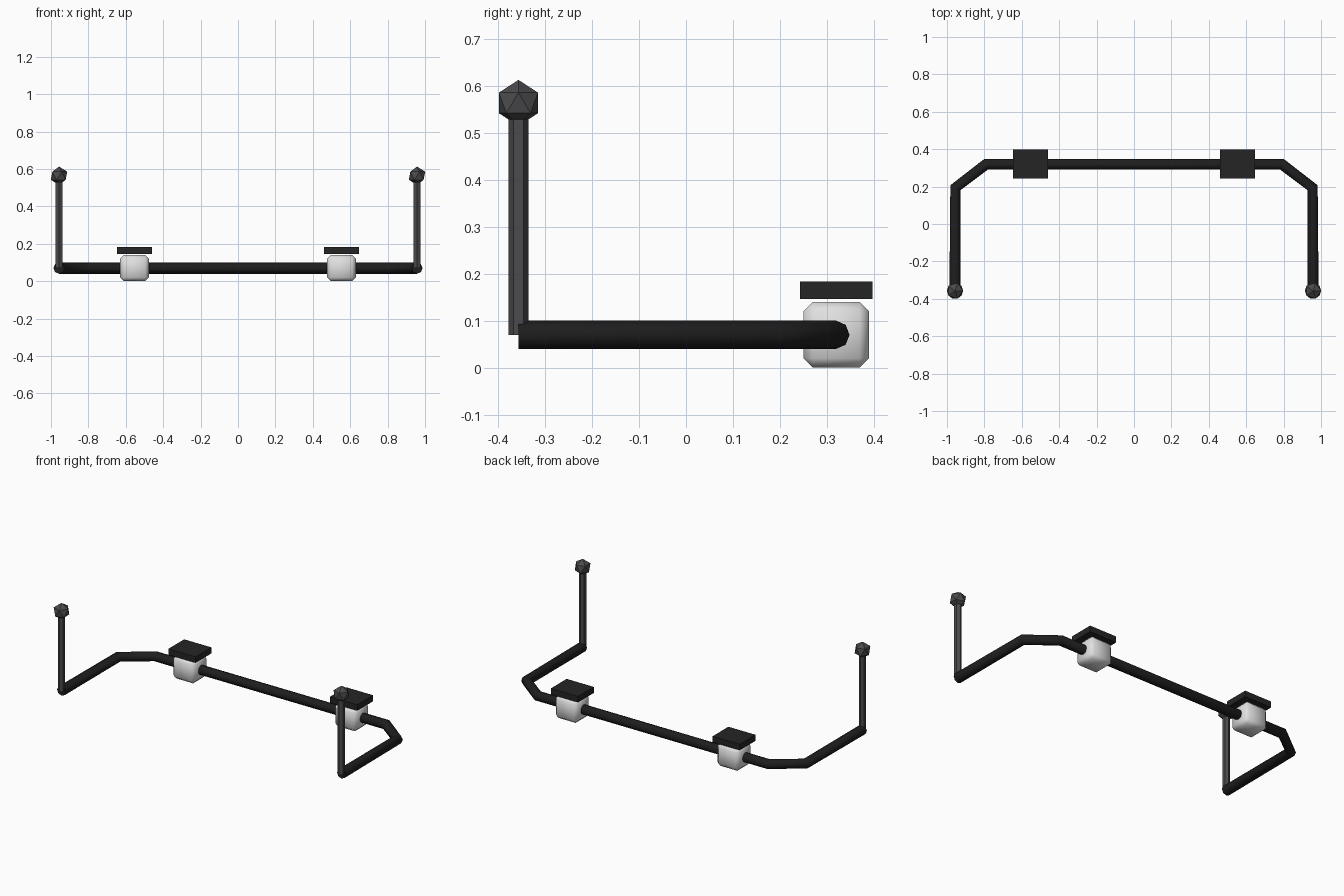
import bpy
from math import radians

cube = bpy.data.objects.get("Cube")
if cube:
    bpy.data.objects.remove(cube, do_unlink=True)


def material(name, rgb, rough=0.6):
    m = bpy.data.materials.new(name)
    m.use_nodes = True
    m.diffuse_color = (*rgb, 1)
    bsdf = next(n for n in m.node_tree.nodes if n.type == 'BSDF_PRINCIPLED')
    bsdf.inputs["Base Color"].default_value = (*rgb, 1)
    bsdf.inputs["Roughness"].default_value = rough
    return m


bar_black = material("bar black", (0.013, 0.013, 0.013))
plate_black = material("bracket black", (0.018, 0.018, 0.018))
link_grey = material("link grey", (0.07, 0.07, 0.075))
bush_white = material("bushing white", (0.75, 0.75, 0.75))

BAR_Y, BAR_Z, END_X, END_Y = 0.32, 0.07, 0.957, -0.357


def finish(name, mat):
    ob = bpy.context.object
    ob.name = name
    ob.data.materials.clear()
    ob.data.materials.append(mat)
    return ob


def box(name, mat, centre, size):
    bpy.ops.mesh.primitive_cube_add(size=1, location=centre)
    ob = finish(name, mat)
    ob.scale = size
    bpy.ops.object.transform_apply(location=False, rotation=False, scale=True)
    return ob


# Bent bar: one eight-sided tube swept along a mirrored path
half = [(END_X, END_Y), (0.955, 0.194), (0.79, BAR_Y)]
path = [(-x, y) for x, y in half] + half[::-1]
curve = bpy.data.curves.new("bent_bar", 'CURVE')
curve.dimensions = '3D'
curve.bevel_depth = 0.03
curve.bevel_resolution = 2
curve.use_fill_caps = True
spline = curve.splines.new('POLY')
spline.points.add(len(path) - 1)
for point, (x, y) in zip(spline.points, path):
    point.co = (x, y, BAR_Z, 1)
bar = bpy.data.objects.new("bent_bar", curve)
bpy.context.collection.objects.link(bar)
bpy.ops.object.select_all(action='DESELECT')
bpy.context.view_layer.objects.active = bar
bar.select_set(True)
bpy.ops.object.convert(target='MESH')
finish("bent_bar", bar_black)
bpy.ops.object.shade_smooth_by_angle(angle=radians(50))

for side, s in (("left", 1), ("right", -1)):
    # Bushing block with chamfered edges
    block = box(side + "_bushing", bush_white, (s * 0.553, BAR_Y, 0.07), (0.154, 0.14, 0.14))
    bevel = block.modifiers.new("chamfer", 'BEVEL')
    bevel.width = 0.02
    bevel.segments = 1
    bpy.ops.object.shade_smooth()

    # Bracket plate above the bushing
    box(side + "_bracket", plate_black, (s * 0.553, BAR_Y, 0.165), (0.186, 0.154, 0.037))

    # Upright six-sided link rod
    bottom, top = BAR_Z, 0.564
    bpy.ops.mesh.primitive_cylinder_add(vertices=6, radius=0.021, depth=top - bottom,
                                        location=(s * END_X, END_Y, (top + bottom) / 2))
    finish(side + "_link_rod", link_grey)

    # Faceted ball joint
    bpy.ops.mesh.primitive_ico_sphere_add(subdivisions=1, radius=0.049,
                                          location=(s * END_X, END_Y, top))
    finish(side + "_ball_joint", link_grey)
